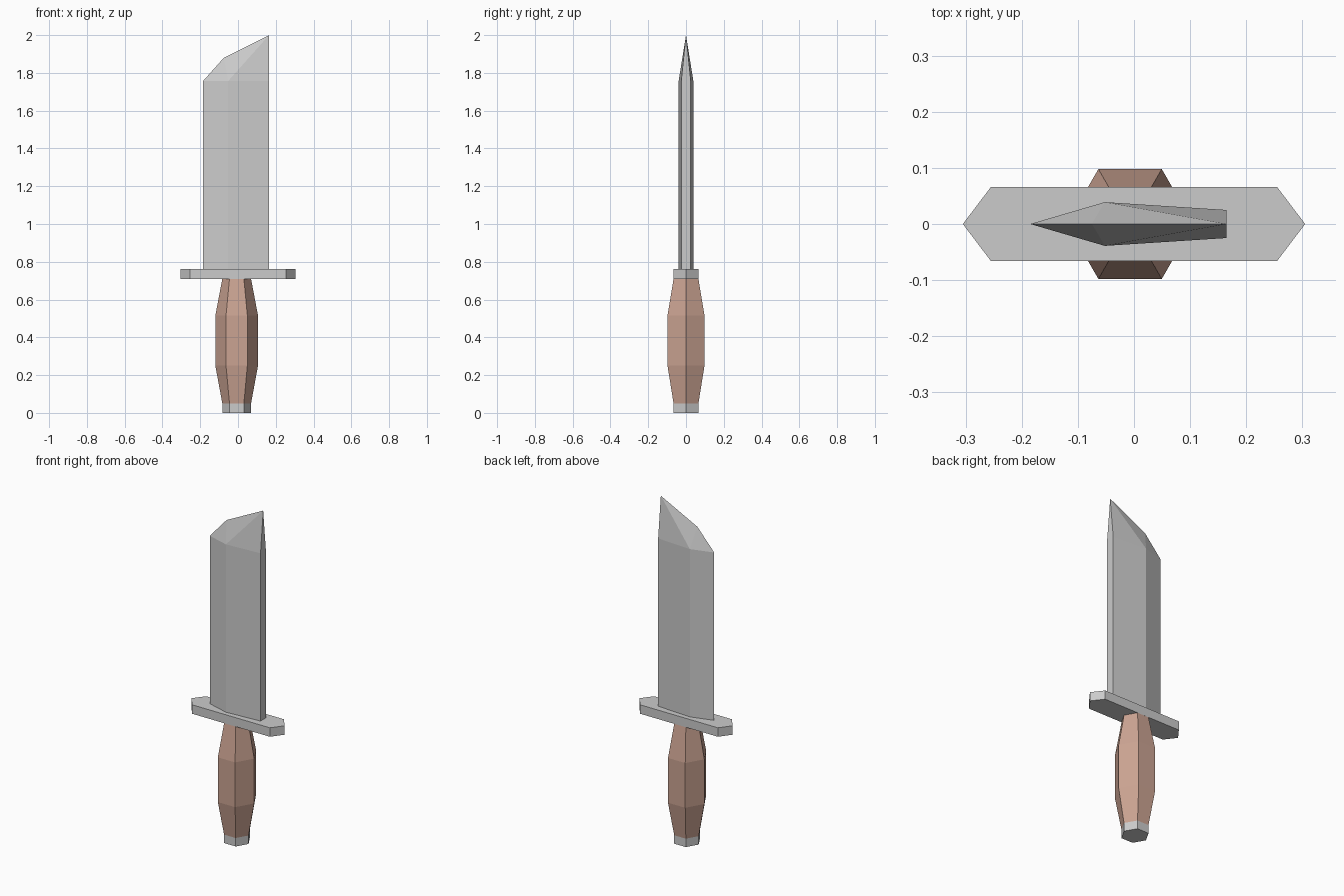
import bpy, bmesh, math

if "Cube" in bpy.data.objects:
    bpy.data.objects.remove(bpy.data.objects["Cube"])


def loft(name, rings, cap_bottom=True, cap_top=True):
    """Join (z, outline) rings with quads and optionally close the ends."""
    bm = bmesh.new()
    loops = [[bm.verts.new((x, y, z)) for x, y in outline] for z, outline in rings]
    for a, b in zip(loops, loops[1:]):
        n = len(a)
        for i in range(n):
            j = (i + 1) % n
            bm.faces.new((a[i], a[j], b[j], b[i]))
    if cap_bottom:
        bm.faces.new(loops[0][::-1])
    if cap_top:
        bm.faces.new(loops[-1])
    return finish(name, bm), loops


def finish(name, bm):
    bmesh.ops.recalc_face_normals(bm, faces=bm.faces)
    mesh = bpy.data.meshes.new(name)
    bm.to_mesh(mesh)
    bm.free()
    obj = bpy.data.objects.new(name, mesh)
    bpy.context.collection.objects.link(obj)
    return obj


def hexagon(r, cx=-0.007):
    return [(cx + r * math.cos(k * math.pi / 3), r * math.sin(k * math.pi / 3))
            for k in range(6)]


# Metal cap at the bottom of the grip
loft("pommel_cap", [(0, hexagon(0.076)), (0.05, hexagon(0.076))], cap_top=False)

# Six-sided grip swelling in the middle
grip, _ = loft("grip", [(0.05, hexagon(0.076)), (0.25, hexagon(0.113)),
                        (0.515, hexagon(0.113)), (0.71, hexagon(0.076))],
               cap_bottom=False, cap_top=False)
brown = bpy.data.materials.new("grip_brown")
brown.diffuse_color = (0.60, 0.37, 0.29, 1)
brown.use_nodes = True
brown.node_tree.nodes["Principled BSDF"].inputs["Base Color"].default_value = brown.diffuse_color
grip.data.materials.append(brown)

# Flat guard with pointed ends
guard_outline = [(0.305, 0), (0.255, 0.066), (-0.255, 0.066),
                 (-0.305, 0), (-0.255, -0.066), (0.255, -0.066)]
loft("guard", [(0.71, guard_outline), (0.763, guard_outline)])

# Blade: straight wedge section, then an angled point above the shoulder
section = [(-0.185, 0), (-0.052, -0.039), (0.165, -0.025),
           (0.165, 0.025), (-0.052, 0.039)]
bm = bmesh.new()
low, high = [[bm.verts.new((x, y, z)) for x, y in section] for z in (0.763, 1.757)]
for i in range(5):
    j = (i + 1) % 5
    bm.faces.new((low[i], low[j], high[j], high[i]))
tip = bm.verts.new((0.165, 0, 2.0))
knee = bm.verts.new((-0.075, 0, 1.88))
edge, front_ridge, front_spine, back_spine, back_ridge = high
for ridge, spine in ((front_ridge, front_spine), (back_ridge, back_spine)):
    bm.faces.new((edge, ridge, knee))
    bm.faces.new((ridge, tip, knee))
    bm.faces.new((ridge, spine, tip))
bm.faces.new((front_spine, back_spine, tip))
finish("blade", bm)
